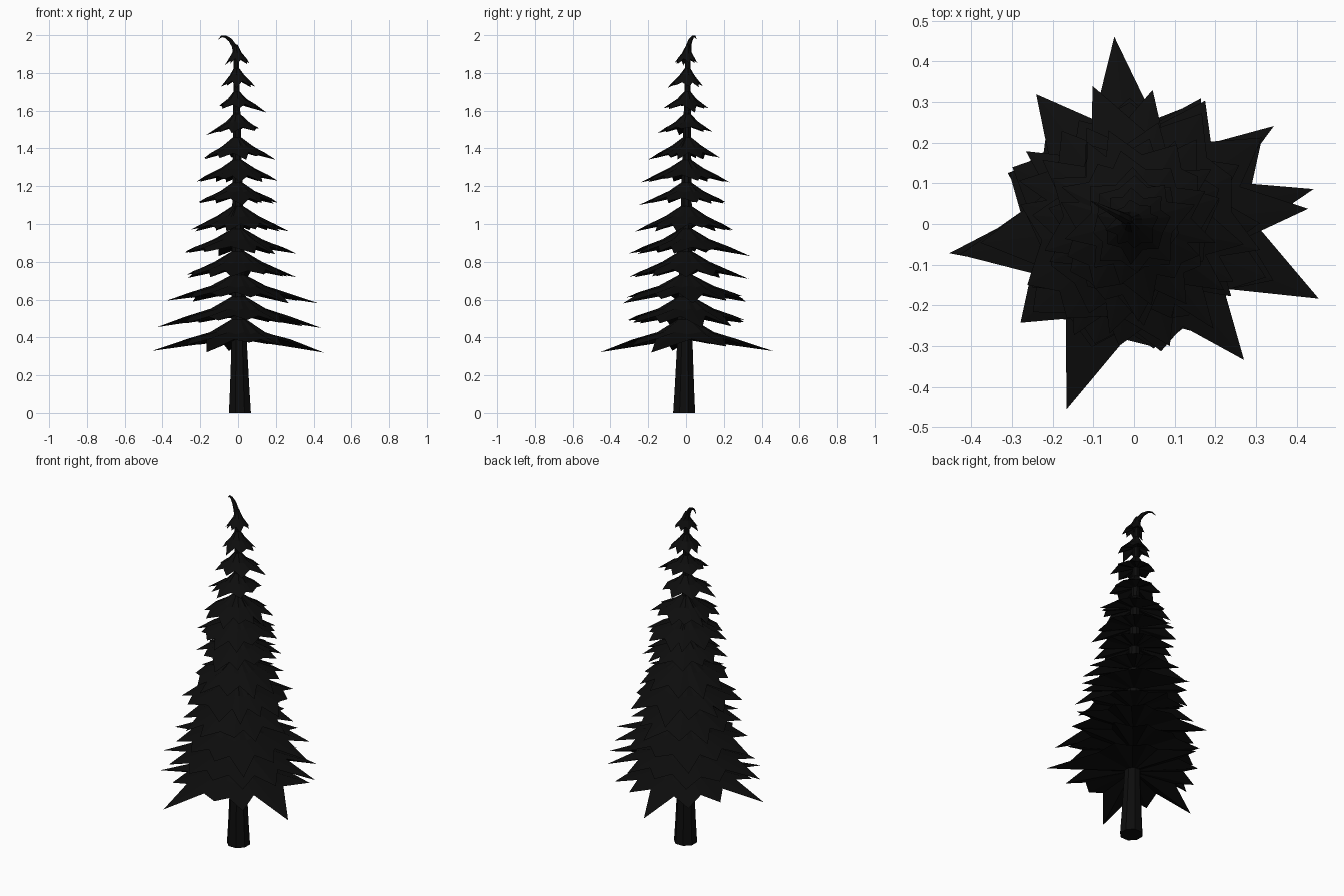
import bpy, math, random
from mathutils import Vector

if "Cube" in bpy.data.objects:
    bpy.data.objects.remove(bpy.data.objects["Cube"])

random.seed(4)
mat = bpy.data.materials.new("black")
mat.diffuse_color = (0.004, 0.004, 0.004, 1)
mat.use_nodes = True
mat.node_tree.nodes["Principled BSDF"].inputs["Base Color"].default_value = mat.diffuse_color


def make(name, verts, faces):
    me = bpy.data.meshes.new(name)
    me.from_pydata(verts, [], faces)
    me.materials.append(mat)
    ob = bpy.data.objects.new(name, me)
    bpy.context.collection.objects.link(ob)
    return ob


def bridge(rings, n, closed=False):
    """Quads between consecutive rings of n vertices."""
    f = []
    for r in range(rings if closed else rings - 1):
        a, b = r * n, ((r + 1) % rings) * n
        f += [(a + i, a + (i + 1) % n, b + (i + 1) % n, b + i) for i in range(n)]
    return f


def tube(name, path, n):
    """Tapered tube along (x, y, z, radius) points."""
    pts = [Vector(p[:3]) for p in path]
    verts = []
    for k, p in enumerate(pts):
        d = pts[min(k + 1, len(pts) - 1)] - pts[max(k - 1, 0)]
        if k == 0:
            d = Vector((0, 0, 1))
        q = Vector((0, 0, 1)).rotation_difference(d)
        for i in range(n):
            a = math.tau * (i + 0.5) / n
            verts.append(p + q @ Vector((math.cos(a), math.sin(a), 0)) * path[k][3])
    m = len(path)
    faces = bridge(m, n) + [tuple(reversed(range(n))), tuple(range((m - 1) * n, m * n))]
    return make(name, verts, faces)


def axis(z):
    t = z / 1.9
    return 0.01 - 0.02 * t, -0.01 + 0.02 * t


# Trunk and curled leader at the top
tube("trunk", [(*axis(z), z, r) for z, r in
               [(0, .063), (.12, .056), (.35, .045), (.9, .036), (1.5, .022), (1.93, .014)]], 8)
tube("curled_tip", [(-.01, .01, 1.90, .018), (-.022, .014, 1.945, .014), (-.042, .024, 1.975, .011),
                    (-.066, .036, 1.992, .007), (-.086, .046, 1.994, .005),
                    (-.105, .056, 1.978, .001)], 6)


def tier(name, top, low, tips, valley):
    """Drooping star-shaped skirt; tips are (angle in degrees, radius)."""
    tips = sorted((a % 360, r) for a, r in tips)
    n = len(tips)
    rmax = max(r for _, r in tips)
    cx, cy = axis(top)
    rim = []
    for i, (a, r) in enumerate(tips):
        b = tips[(i + 1) % n][0] + (360 if i == n - 1 else 0)
        rim.append((a, r, top - (top - low) * (0.2 + 0.8 * r / rmax)))
        v = min(valley * random.uniform(.94, 1.06), r * .95)
        rim.append(((a + b) / 2, v, top - (top - low) * (0.2 + 0.72 * v / rmax)))
    core = max(.008, .042 - .019 * top)

    def ring(f):
        return [(cx * (1 - k) + math.cos(math.radians(a)) * r,
                 cy * (1 - k) + math.sin(math.radians(a)) * r, z)
                for a, r, z, k in (f(i, *p) for i, p in enumerate(rim))]

    mid = valley * .55
    verts = ring(lambda i, a, r, z: (a, core, top, 0))
    verts += ring(lambda i, a, r, z: (a, mid, top - (top - low) * (.40 if i % 2 == 0 else .46), .5))
    verts += ring(lambda i, a, r, z: (a, r, z, 1))
    verts += ring(lambda i, a, r, z: (a, core, top - (top - low) * .62, 0))
    make(name, verts, [tuple(reversed(f)) for f in bridge(4, 2 * n, True)])


# Three lowest skirts, with the long branches seen from above
tier("skirt_01", .50, .32, [(96, .463), (189, .46), (250, .485), (338, .49), (34, .38), (62, .34),
                            (127, .35), (158, .335), (219, .35), (281, .31), (309, .37)], .275)
tier("skirt_02", .62, .45, [(11, .45), (190, .435), (35, .42), (62, .35), (92, .31), (125, .36),
                            (158, .33), (221, .37), (251, .32), (279, .31), (309, .36),
                            (338, .37)], .27)
tier("skirt_03", .735, .58, [(5, .43), (187, .38), (34, .38), (60, .35), (92, .30), (127, .40),
                             (155, .33), (221, .33), (252, .31), (282, .32), (309, .43),
                             (338, .35)], .265)

# Upper skirts: top, low, then reach to -x, +x, -y, +y
TIERS = [
    (.86, .71, .27, .31, .30, .33), (.98, .83, .28, .31, .30, .34),
    (1.10, .96, .25, .27, .27, .25), (1.225, 1.10, .21, .21, .25, .21),
    (1.345, 1.22, .22, .21, .24, .23), (1.465, 1.34, .18, .20, .20, .18),
    (1.59, 1.47, .17, .11, .15, .14), (1.71, 1.59, .10, .15, .12, .12),
    (1.835, 1.72, .09, .09, .10, .09), (1.95, 1.84, .07, .06, .06, .06)]
for k, (top, low, xl, xr, yl, yr) in enumerate(TIERS):
    mean = (xl + xr + yl + yr) / 4
    tips = []
    per = 3 if k < 6 else 2
    for base, ext in ((180, xl), (0, xr), (270, yl), (90, yr)):
        j = random.uniform(-18, 18)
        tips.append((base + j, ext / math.cos(math.radians(j))))
        for s in range(1, per):
            tips.append((base + 90 * s / per + random.uniform(-5, 5) + j * .3,
                         mean * random.uniform(.86, 1.06)))
    tier(f"skirt_{k + 4:02d}", top, low, tips, mean * .76)
